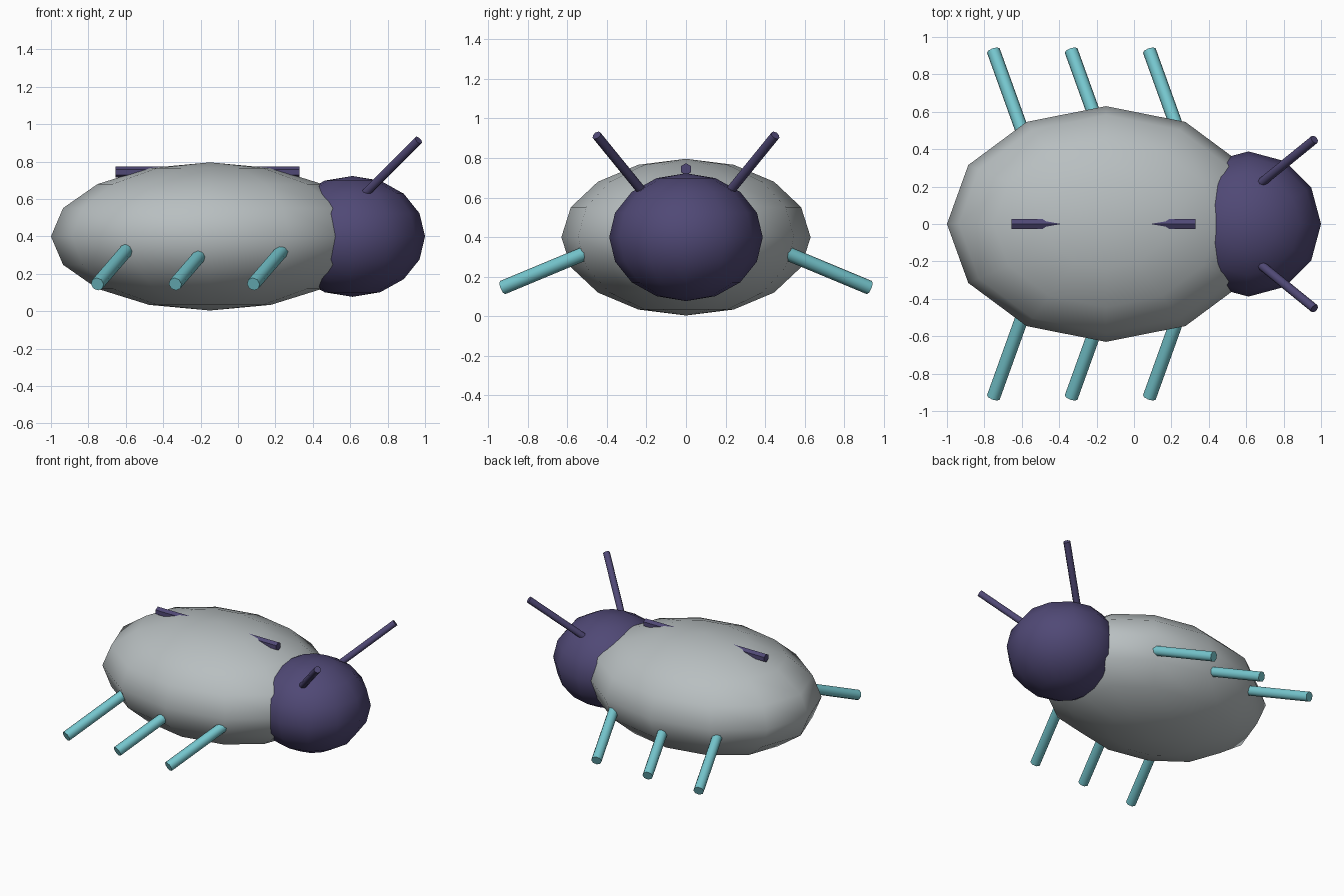
import bpy
import math
from mathutils import Vector

if "Cube" in bpy.data.objects:
    bpy.data.objects.remove(bpy.data.objects["Cube"], do_unlink=True)


def material(name, colour):
    mat = bpy.data.materials.new(name)
    mat.use_nodes = True
    mat.diffuse_color = (*colour, 1)
    mat.node_tree.nodes["Principled BSDF"].inputs["Base Color"].default_value = (*colour, 1)
    return mat


GREY = material("shell grey", (0.48, 0.52, 0.53))
PURPLE = material("dark purple", (0.08, 0.066, 0.18))
TEAL = material("pale teal", (0.18, 0.57, 0.62))


def finish(name, mat, angle):
    obj = bpy.context.object
    obj.name = name
    obj.data.materials.append(mat)
    bpy.ops.object.transform_apply(location=False, rotation=False, scale=True)
    bpy.ops.object.shade_smooth_by_angle(angle=math.radians(angle))
    return obj


def ellipsoid(name, centre, radii, mat):
    bpy.ops.mesh.primitive_uv_sphere_add(segments=12, ring_count=8, radius=1, location=centre)
    bpy.context.object.scale = radii
    return finish(name, mat, 80)


def rod(name, start, end, radius, sides, mat, angle=50):
    a, b = Vector(start), Vector(end)
    bpy.ops.mesh.primitive_cylinder_add(vertices=sides, radius=radius, depth=(b - a).length,
                                        location=(a + b) / 2)
    bpy.context.object.rotation_euler = (b - a).to_track_quat('Z', 'Y').to_euler()
    return finish(name, mat, angle)


# Body and head
ellipsoid("body", (-0.15, 0, 0.4), (0.85, 0.63, 0.396), GREY)
ellipsoid("head", (0.612, 0, 0.4), (0.388, 0.388, 0.323), PURPLE)

# Ridge running through the top of the back
rod("back_ridge", (-0.655, 0, 0.744), (0.33, 0, 0.744), 0.03, 6, PURPLE, 30)

# Mirrored legs and antennae
for side, word in ((1, "left"), (-1, "right")):
    for tip_x, place in ((-0.752, "rear"), (-0.336, "middle"), (0.082, "front")):
        tip = Vector((tip_x, side * 0.927, 0.145))
        inner = tip + Vector((0.216, -side * 0.6, 0.25))
        rod(f"{place}_{word}_leg", inner, tip, 0.036, 8, TEAL)
    rod(f"{word}_antenna", (0.60, side * 0.155, 0.55), (0.965, side * 0.452, 0.915),
        0.024, 8, PURPLE)
